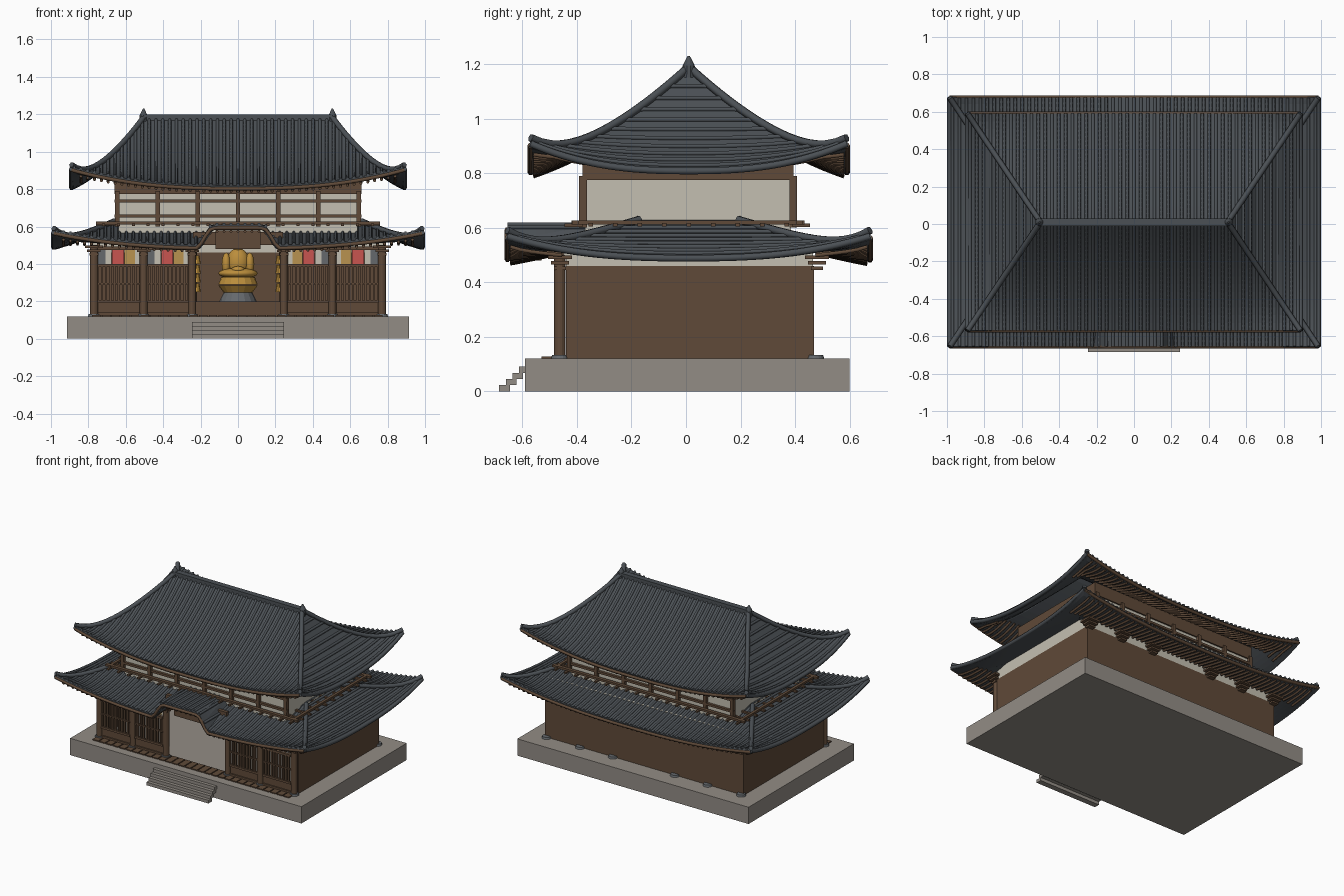
import bpy, bmesh, math
from mathutils import Matrix, Vector

if "Cube" in bpy.data.objects:
    bpy.data.objects.remove(bpy.data.objects["Cube"])


def material(name, r, g, b):
    m = bpy.data.materials.new(name)
    m.use_nodes = True
    m.diffuse_color = (r, g, b, 1)
    m.node_tree.nodes["Principled BSDF"].inputs["Base Color"].default_value = (r, g, b, 1)
    return m


tile = material("grey roof tile", .07, .08, .09)
wood = material("brown wood", .115, .068, .04)
plaster = material("cream plaster", .55, .52, .44)
stone = material("grey stone", .29, .265, .235)
footing = material("dark stone", .13, .14, .15)
gold = material("gold", .5, .27, .045)
red = material("red cloth", .58, .09, .08)
tan = material("tan cloth", .48, .29, .08)


def add(name, bm, mat, smooth=False):
    bmesh.ops.recalc_face_normals(bm, faces=bm.faces)
    me = bpy.data.meshes.new(name)
    bm.to_mesh(me)
    bm.free()
    ob = bpy.data.objects.new(name, me)
    bpy.context.collection.objects.link(ob)
    me.materials.append(mat)
    if smooth:
        for p in me.polygons:
            p.use_smooth = True
    return ob


def boxes(name, mat, items):
    """Each item: x range, y range, z range."""
    bm = bmesh.new()
    for xs, ys, zs in items:
        mid = Vector([(r[0] + r[1]) / 2 for r in (xs, ys, zs)])
        size = [abs(r[1] - r[0]) for r in (xs, ys, zs)]
        bmesh.ops.create_cube(bm, size=1, matrix=Matrix.Translation(mid) @ Matrix.Diagonal((*size, 1)))
    return add(name, bm, mat)


def cylinders(name, mat, spots, r1, r2, z0, z1, sides=16):
    bm = bmesh.new()
    for x, y in spots:
        bmesh.ops.create_cone(bm, cap_ends=True, segments=sides, radius1=r1, radius2=r2,
                              depth=z1 - z0, matrix=Matrix.Translation((x, y, (z0 + z1) / 2)))
    return add(name, bm, mat)


def ellipsoids(name, mat, items):
    bm = bmesh.new()
    for centre, radii in items:
        bmesh.ops.create_uvsphere(bm, u_segments=16, v_segments=10, radius=1,
                                  matrix=Matrix.Translation(centre) @ Matrix.Diagonal((*radii, 1)))
    return add(name, bm, mat, True)


def tubes(name, mat, paths, radius):
    cu = bpy.data.curves.new(name, "CURVE")
    cu.dimensions = "3D"
    cu.bevel_depth, cu.bevel_resolution, cu.use_fill_caps = radius, 1, True
    for path in paths:
        sp = cu.splines.new("POLY")
        sp.points.add(len(path) - 1)
        for pt, co in zip(sp.points, path):
            pt.co = (*co, 1)
    ob = bpy.data.objects.new(name, cu)
    bpy.context.collection.objects.link(ob)
    cu.materials.append(mat)
    bpy.ops.object.select_all(action="DESELECT")
    ob.select_set(True)
    bpy.context.view_layer.objects.active = ob
    bpy.ops.object.convert(target="MESH")


CY = .01


def roof(name, X, Y, xi, yi, base, rise, a, lift, arched):
    """Hipped roof with swept corners, tile ribs, hip ridges and eave rafters."""
    def height(x, y):
        tx, ty = (X - abs(x)) / (X - xi), (Y - abs(y)) / (Y - yi)
        t = max(0, min(tx, ty, 1))
        u = abs(x) / (X + (xi - X) * t) if ty < tx else abs(y) / max(Y + (yi - Y) * t, 1e-6)
        z = base + rise * (a * t + (1 - a) * t * t) + lift * min(u, 1) ** 2.5 * (1 - t) ** 5
        if arched and y < 0:
            k = max(0, min((.25 - abs(x)) / .12, 1))
            z = max(z, .47 + .14 * k * k * (3 - 2 * k))
        return z

    def at(x, y, dz=0):
        return (x, y + CY, height(x, y) + dz)

    def span(lo, hi, n):
        return [lo + (hi - lo) * i / n for i in range(n + 1)]

    # four roof slopes
    bm = bmesh.new()
    for side in range(4):
        s = 1 if side % 2 else -1
        rows = []
        for t in span(0, 1, 14):
            w, d = X + (xi - X) * t, Y + (yi - Y) * t
            rows.append([bm.verts.new(at(u * w, s * d) if side < 2 else at(s * w, u * d))
                         for u in span(-1, 1, 64)])
        for r0, r1 in zip(rows, rows[1:]):
            for i in range(64):
                bm.faces.new((r0[i], r0[i + 1], r1[i + 1], r1[i]))
    bmesh.ops.remove_doubles(bm, verts=bm.verts, dist=1e-5)
    ob = add(name + "_slopes", bm, tile)
    if sum(p.normal.z for p in ob.data.polygons) < 0:
        ob.data.flip_normals()
    mod = ob.modifiers.new("thickness", "SOLIDIFY")
    mod.thickness, mod.offset = .025, -1

    # ribs all run front to back
    count = int(X / .037)
    xs = [i * X / count * .985 for i in range(-count, count + 1)]
    tubes(name + "_ribs", tile, [[at(x, y, .002) for y in span(-Y, Y, 48)] for x in xs], .009)
    hips = [[at(sx * (X + (xi - X) * t), sy * (Y + (yi - Y) * t), .01) for t in span(0, 1, 16)]
            for sx in (-1, 1) for sy in (-1, 1)]
    tubes(name + "_hip_ridges", tile, hips, .015)
    tubes(name + "_side_eaves", tile, [[at(s * X, y, -.012) for y in span(-Y, Y, 40)]
                                       for s in (-1, 1)], .014)
    tubes(name + "_eave_boards", wood, [[at(x, s * Y, -.018) for x in span(-X, X, 80)]
                                        for s in (-1, 1)], .011)
    tubes(name + "_rafters", wood, [[at(x, s * (Y - q), -.036) for q in span(.01, .2, 5)]
                                    for x in xs if abs(x) < X - .04 for s in (-1, 1)], .008)


roof("lower_roof", .985, .665, .66, .18, .5, .12, .8, .08, True)
roof("upper_roof", .89, .58, .5, 0, .82, .36, .53, .1, False)

# main ridge with end finials
boxes("main_ridge", tile, [((-.5, .5), (CY - .016, CY + .016), (1.15, 1.195)),
                           ((-.51, .51), (CY - .02, CY + .02), (1.185, 1.2))])
ends = [(s * .505, CY) for s in (-1, 1)]
cylinders("ridge_finial_bases", tile, ends, .024, .022, 1.15, 1.195, 10)
cylinders("ridge_finial_tips", tile, ends, .022, .004, 1.195, 1.23, 10)

# stone platform and steps
boxes("platform", stone, [((-.915, .915), (-.59, .6), (0, .12))])
boxes("front_steps", stone, [((-.245, .245), (-.685 + i * .024, -.645 + i * .024),
                              (i * .0225, .0225 + i * .0225)) for i in range(4)])

# lower hall walls
boxes("lower_walls", wood, [((s * .765, s * .785), (-.44, .47), (.12, .46)) for s in (-1, 1)]
      + [((-.785, .785), (.45, .47), (.12, .46))])
boxes("lower_plaster", plaster, [((s * .765, s * .78), (-.44, .465), (.46, .55)) for s in (-1, 1)]
      + [((-.78, .78), (.45, .465), (.46, .55))]
      + [((s * .25, s * .78), (-.45, -.44), (.49, .53)) for s in (-1, 1)])

# columns, footings and stacked brackets
cols = [s * x for s in (-1, 1) for x in (.77, .505, .245)]
cylinders("front_columns", wood, [(x, -.463) for x in cols], .021, .021, .12, .5)
cylinders("column_footings", footing, [(x, y) for x in cols for y in (-.463, .475)], .032, .028, .12, .133)
brackets = []
for x in cols:
    for y, inner in ((-.463, 0), (.48, 1)):
        for i in range(3):
            h, d = .024 + i * .012, .022 + i * .011
            z = .445 + i * .02
            brackets.append(((x - h, x + h), (y - d, y + d), (z, z + .013)))
boxes("column_brackets", wood, brackets)

# lattice doors and hanging cloths in the four outer bays
bars, cloths = [], {red: [], tan: [], footing: [], plaster: []}
for s in (-1, 1):
    for inner, outer in ((.265, .485), (.525, .75)):
        width = outer - inner

        def across(f0, f1):
            return (s * (inner + width * f0), s * (inner + width * f1))
        for z0, z1 in ((.125, .14), (.19, .205), (.29, .298), (.385, .4), (.475, .492)):
            bars.append((across(0, 1), (-.475, -.455), (z0, z1)))
        bars.append((across(0, 1), (-.466, -.458), (.13, .2)))
        for i in range(11):
            f = i / 10
            bars.append((across(f - .025, f + .025), (-.472, -.458), (.2, .39)))
        for mat, f0, f1 in ((plaster, 0, .12), (tan, .12, .36), (red, .38, .66),
                            (plaster, .67, .82), (footing, .82, 1)):
            cloths[mat].append((across(f0, f1), (-.45, -.445), (.4, .475)))
boxes("lattice_doors", wood, bars)
for mat, items in cloths.items():
    boxes(mat.name.replace(" ", "_") + "_hangings", mat, items)

# porch planks and plaque under the raised eave
boxes("porch_planks", wood, [((-.78 + i * .052, -.735 + i * .052), (-.53, -.44), (.12, .127))
                             for i in range(30)])
boxes("entrance_plaque", wood, [((-.12, .12), (-.55, -.53), (.48, .58))])
boxes("entrance_lintel", wood, [((-.24, .24), (-.475, -.45), (.5, .57))])

# altar with seated gold figure
SY = .2
boxes("altar", wood, [((-.24, .24), (SY - .13, SY + .16), (.12, .2))])
cylinders("pedestal", footing, [(0, SY)], .1, .075, .2, .25)
cylinders("lotus_lower", gold, [(0, SY)], .075, .105, .245, .285)
cylinders("lotus_upper", gold, [(0, SY)], .105, .09, .29, .33)
ellipsoids("seated_figure", gold, [((0, SY - .01, .35), (.105, .075, .03)),
                                   ((0, SY, .41), (.06, .045, .075)),
                                   ((0, SY - .05, .37), (.035, .025, .018)),
                                   ((0, SY, .505), (.032, .032, .04))]
           + [((s * .063, SY - .01, .4), (.024, .03, .06)) for s in (-1, 1)])
spots = [(s * .215, SY - .1) for s in (-1, 1)]
cylinders("interior_columns", wood, [(s * .24, SY) for s in (-1, 1)], .02, .02, .12, .54)
for i in range(4):
    z = .25 + i * .05
    cylinders("gold_pendant_%d" % i, gold, spots, .016, .008, z, z + .045, 8)

# upper storey
boxes("upper_walls", plaster, [((-.64, .64), (-.37, .385), (.54, .78))])
boxes("upper_wall_beam", wood, [((-.66, .66), (-.38, .395), (.775, .865))])
frame = []
for y in (-.378, .393):
    for i in range(-3, 4):
        frame.append(((i * .215 - .012, i * .215 + .012), (y - .014, y + .014), (.6, .79)))
    for z in (.647, .728):
        frame.append(((-.66, .66), (y - .01, y + .01), (z, z + .016)))
boxes("upper_frame", wood, frame)

# balcony ledge with projecting joists
ledge = [((-.76, .76), (y - .012, y + .012), (.612, .627)) for y in (-.405, .418)]
ledge += [((s * .715, s * .735), (-.42, .435), (.612, .627)) for s in (-1, 1)]
for i in range(-9, 10):
    for y in (-.41, .425):
        ledge.append(((i * .08 - .008, i * .08 + .008), (y - .035, y + .03), (.603, .615)))
for i in range(-4, 5):
    for s in (-1, 1):
        ledge.append(((s * .63, s * .76), (CY + i * .09 - .008, CY + i * .09 + .008), (.605, .617)))
boxes("balcony_ledge", wood, ledge)
